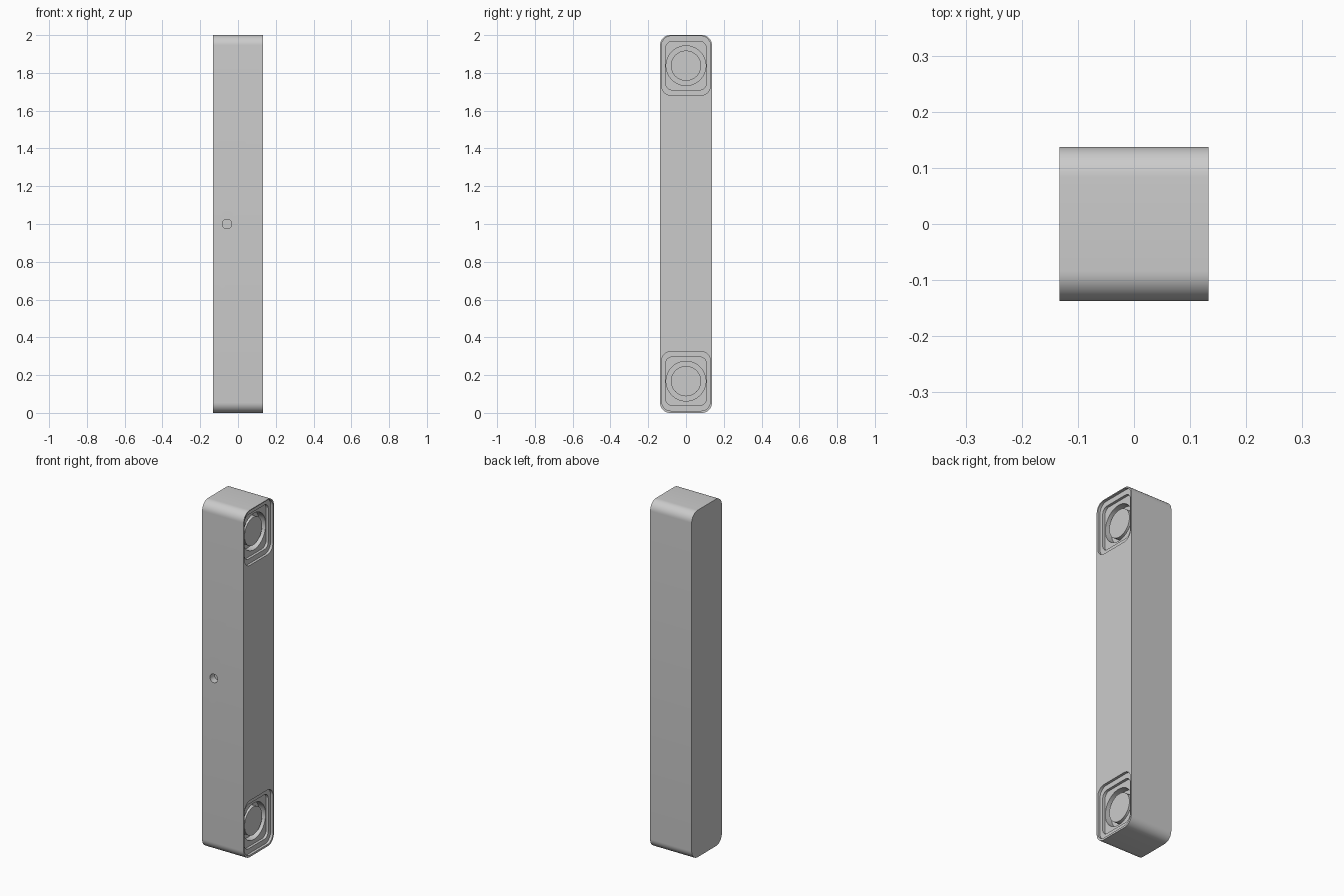
import bpy
import bmesh
from math import cos, sin, pi, radians

if "Cube" in bpy.data.objects:
    bpy.data.objects.remove(bpy.data.objects["Cube"])

HALF_X, HALF_Y = 0.1325, 0.1375
CAPS_Z = (0.168, 1.838)


def rounded_rect(hy, hz, r, steps=10):
    """Outline of a rounded rectangle in the YZ plane."""
    pts = []
    for i, (sy, sz) in enumerate(((1, 1), (-1, 1), (-1, -1), (1, -1))):
        for k in range(steps + 1):
            a = i * pi / 2 + k * pi / 2 / steps
            pts.append((sy * (hy - r) + r * cos(a), sz * (hz - r) + r * sin(a)))
    return pts


def circle(r, n=64):
    return [(r * cos(2 * pi * k / n), r * sin(2 * pi * k / n)) for k in range(n)]


def prism(name, outline, x0, x1, z):
    """Extrude a YZ outline along x."""
    bm = bmesh.new()
    face = bm.faces.new([bm.verts.new((x0, y, z + h)) for y, h in outline])
    ext = bmesh.ops.extrude_face_region(bm, geom=[face])
    verts = [v for v in ext["geom"] if isinstance(v, bmesh.types.BMVert)]
    bmesh.ops.translate(bm, verts=verts, vec=(x1 - x0, 0, 0))
    bmesh.ops.recalc_face_normals(bm, faces=bm.faces)
    mesh = bpy.data.meshes.new(name)
    bm.to_mesh(mesh)
    bm.free()
    obj = bpy.data.objects.new(name, mesh)
    bpy.context.collection.objects.link(obj)
    return obj


def activate(obj):
    bpy.ops.object.select_all(action='DESELECT')
    obj.select_set(True)
    bpy.context.view_layer.objects.active = obj


def cut(target, cutter):
    activate(target)
    mod = target.modifiers.new("cut", 'BOOLEAN')
    mod.operation = 'DIFFERENCE'
    mod.solver = 'EXACT'
    mod.object = cutter
    bpy.ops.object.modifier_apply(modifier=mod.name)
    bpy.data.objects.remove(cutter, do_unlink=True)


def smooth(obj):
    activate(obj)
    bpy.ops.object.shade_smooth_by_angle(angle=radians(30))


# Long bar with rounded ends
bar = prism("housing", rounded_rect(HALF_Y, 1.0, 0.054), -HALF_X, HALF_X, 1.0)

# Stepped recesses at both ends of the right face
for z in CAPS_Z:
    for outline, depth in ((rounded_rect(0.129, 0.157, 0.05), 0.015),
                           (rounded_rect(0.108, 0.128, 0.035), 0.03),
                           (circle(0.105), 0.07)):
        cut(bar, prism("recess_cutter", outline, HALF_X - depth, HALF_X + 0.1, z))

# Small round hole in the front face
bpy.ops.mesh.primitive_cylinder_add(vertices=32, radius=0.025, depth=0.08,
                                    location=(-0.058, -HALF_Y, 1.0),
                                    rotation=(pi / 2, 0, 0))
cut(bar, bpy.context.object)
smooth(bar)

# Raised round pads inside the recesses
for label, z in zip(("lower", "upper"), CAPS_Z):
    smooth(prism(label + "_round_pad", circle(0.08), HALF_X - 0.075, HALF_X - 0.035, z))
